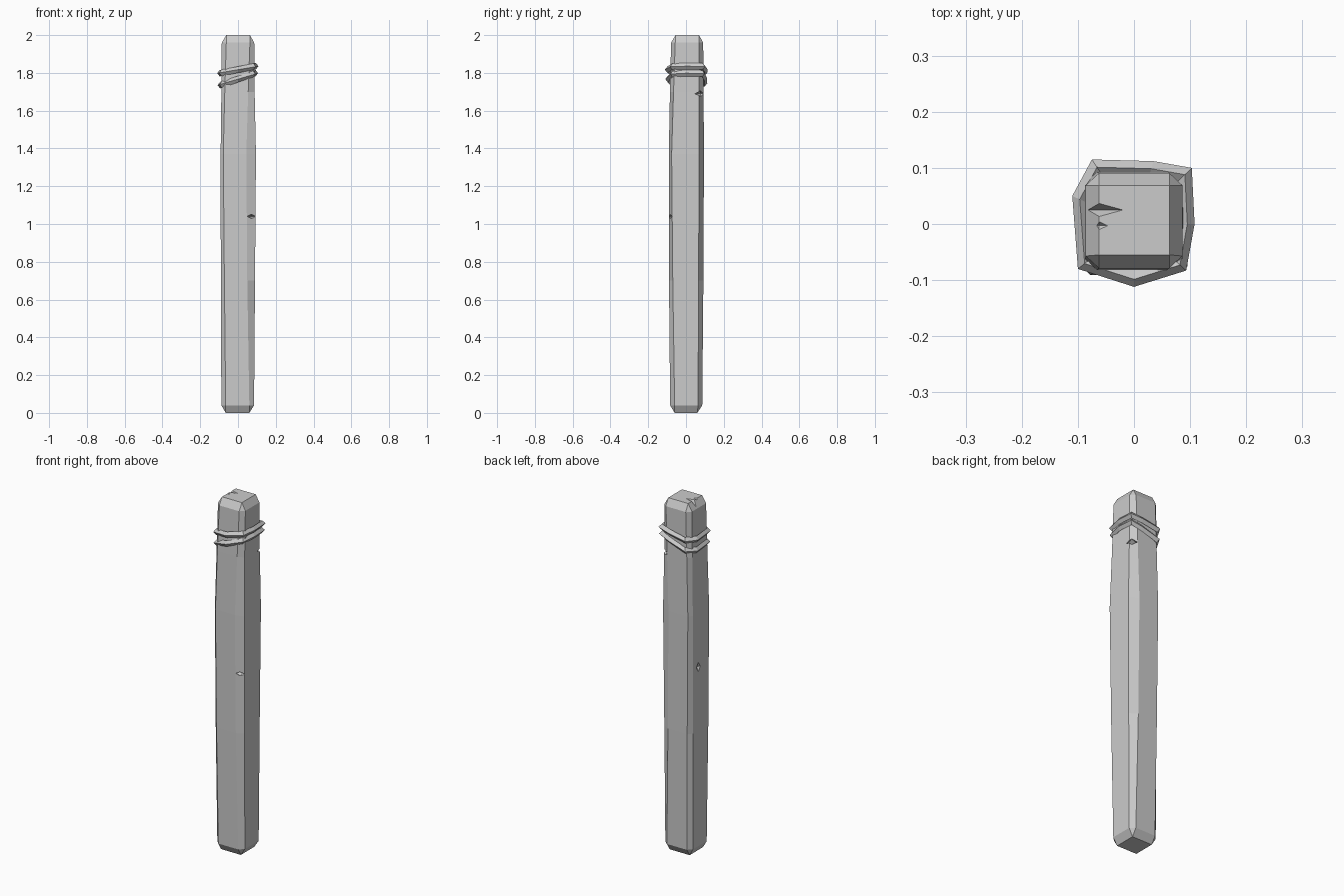
import bpy
import bmesh
from mathutils import Matrix

default_cube = bpy.data.objects.get("Cube")
if default_cube:
    bpy.data.objects.remove(default_cube, do_unlink=True)

# Single stone-grey colour
grey = bpy.data.materials.new("plain grey")
grey.use_nodes = True
colour = (0.6, 0.6, 0.6, 1)
grey.diffuse_color = colour
grey.node_tree.nodes["Principled BSDF"].inputs["Base Color"].default_value = colour


def finish(bm, name):
    """Turn a bmesh into a flat-shaded grey object."""
    bmesh.ops.recalc_face_normals(bm, faces=bm.faces)
    mesh = bpy.data.meshes.new(name)
    bm.to_mesh(mesh)
    bm.free()
    mesh.materials.append(grey)
    obj = bpy.data.objects.new(name, mesh)
    bpy.context.collection.objects.link(obj)
    return obj


def bridge(bm, lower, upper):
    """Join two closed vertex loops with quads."""
    count = len(lower)
    for i in range(count):
        j = (i + 1) % count
        bm.faces.new((lower[i], lower[j], upper[j], upper[i]))


# Post: height, outer x range, flat x range, outer y range, flat y range (thousandths)
levels = [
    (0, (-65, 60), (-65, 60), (-60, 60), (-60, 60)),
    (40, (-88, 85), (-65, 60), (-84, 86), (-60, 64)),
    (700, (-91, 90), (-72, 49), (-90, 92), (-70, 66)),
    (1370, (-92, 95), (-78, 44), (-91, 95), (-76, 70)),
    (1700, (-88, 88), (-70, 54), (-85, 93), (-66, 69)),
    (1960, (-86, 86), (-62, 63), (-79, 91), (-57, 69)),
    (2000, (-62, 63), (-62, 63), (-55, 69), (-55, 69)),
]


def build_post():
    bm = bmesh.new()
    loops = []
    for z, (x0, x1), (a0, a1), (y0, y1), (b0, b1) in levels:
        outline = [(a0, y0), (a1, y0), (x1, b0), (x1, b1),
                   (a1, y1), (a0, y1), (x0, b1), (x0, b0)]
        loops.append([bm.verts.new((x / 1000, y / 1000, z / 1000)) for x, y in outline])
    for lower, upper in zip(loops, loops[1:]):
        bridge(bm, lower, upper)
    bm.faces.new(loops[0])
    bm.faces.new(loops[-1])
    bmesh.ops.remove_doubles(bm, verts=bm.verts, dist=0.0005)
    return finish(bm, "post")


# Rope rings: outer path seen from above, tilted up towards +x
rope_path = [(-0.1, -0.08), (0, -0.112), (0.093, -0.083), (0.108, 0),
             (0.103, 0.1), (0.035, 0.112), (-0.075, 0.115), (-0.11, 0.05)]


def build_rope(name, height, slope, size):
    bm = bmesh.new()
    strands = []
    for inset, lift in [(0, 0), (0.12, 0.017), (0.28, 0), (0.12, -0.017)]:
        scale = size * (1 - inset)
        strands.append([bm.verts.new((x * scale, y * scale, height + slope * x + lift))
                        for x, y in rope_path])
    for i, strand in enumerate(strands):
        bridge(bm, strand, strands[(i + 1) % len(strands)])
    return finish(bm, name)


post = build_post()
build_rope("upper_rope", 1.817, 0.17, 1)
build_rope("lower_rope", 1.767, 0.29, 0.98)

# Chips cut out of the post by diamond-shaped cutters: centre, half sizes
chips = {
    "top_split": ((-0.085, 0.025, 2), (0.065, 0.018, 0.035)),
    "top_nick": ((-0.062, -0.003, 2), (0.015, 0.007, 0.01)),
    "front_corner_chip": ((0.07, -0.08, 1.04), (0.03, 0.03, 0.012)),
    "back_corner_chip": ((0.078, 0.076, 1.69), (0.04, 0.04, 0.016)),
    "side_chip": ((-0.092, 0.02, 1.06), (0.012, 0.018, 0.028)),
}
for name, (centre, half) in chips.items():
    bm = bmesh.new()
    # A diamond is the hull of two tips and a four-sided waist
    for axis in range(3):
        for sign in (-1, 1):
            tip = [0, 0, 0]
            tip[axis] = sign * half[axis]
            bm.verts.new(tip)
    bmesh.ops.convex_hull(bm, input=bm.verts)
    bm.transform(Matrix.Translation(centre))
    cutter = finish(bm, name + "_cutter")
    cutter.hide_render = True
    cutter.hide_set(True)
    cut = post.modifiers.new(name, "BOOLEAN")
    cut.operation = "DIFFERENCE"
    cut.solver = "EXACT"
    cut.object = cutter
